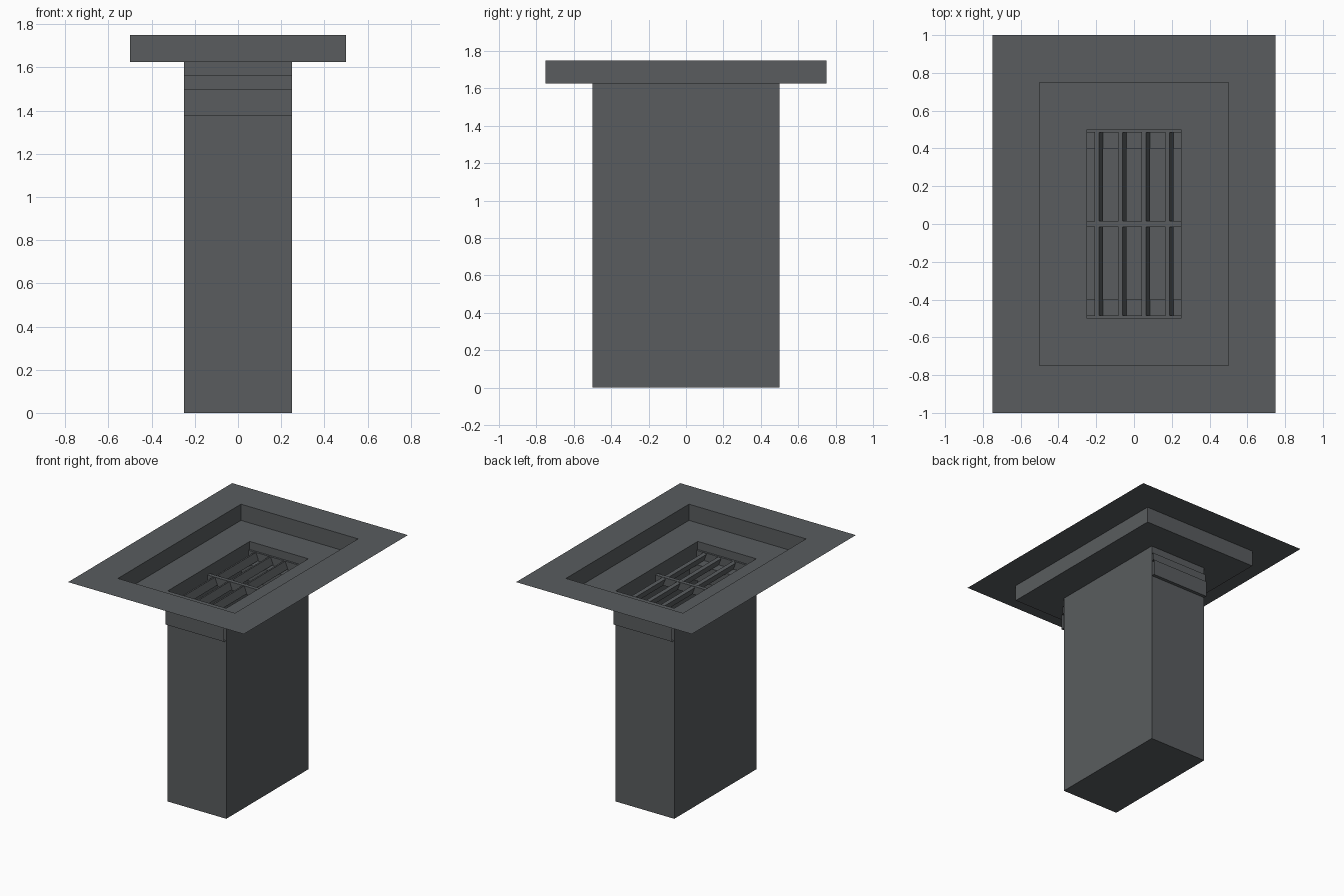
import bpy, bmesh, math
from mathutils import Matrix

if "Cube" in bpy.data.objects:
    bpy.data.objects.remove(bpy.data.objects["Cube"])

metal = bpy.data.materials.new("dark_grey")
metal.diffuse_color = (0.10, 0.108, 0.114, 1)
metal.use_nodes = True
metal.node_tree.nodes["Principled BSDF"].inputs["Base Color"].default_value = metal.diffuse_color


def finish(name, bm):
    me = bpy.data.meshes.new(name)
    bm.to_mesh(me)
    bm.free()
    me.materials.append(metal)
    ob = bpy.data.objects.new(name, me)
    bpy.context.collection.objects.link(ob)
    return ob


def loft(name, rings, cap=False):
    """Skin through rectangles given as (half x, half y, z)."""
    bm = bmesh.new()
    loops = [[bm.verts.new((sx * hx, sy * hy, z))
              for sx, sy in ((-1, -1), (1, -1), (1, 1), (-1, 1))]
             for hx, hy, z in rings]
    for a, b in zip(loops, loops[1:]):
        for i in range(4):
            j = (i + 1) % 4
            bm.faces.new((a[i], a[j], b[j], b[i]))
    if cap:
        bm.faces.new(loops[-1])
    return finish(name, bm)


def bar(name, size, loc, tilt=0.0, open_axis=None):
    """Box bar, tilted about y, optionally without its end faces."""
    bm = bmesh.new()
    bmesh.ops.create_cube(bm, size=1)
    if open_axis is not None:
        ends = [f for f in bm.faces if abs(f.normal[open_axis]) > 0.9]
        bmesh.ops.delete(bm, geom=ends, context='FACES_ONLY')
    bmesh.ops.transform(bm, verts=bm.verts, matrix=Matrix.Translation(loc)
                        @ Matrix.Rotation(tilt, 4, 'Y')
                        @ Matrix.Diagonal((*size, 1)))
    return finish(name, bm)


# Flat rim and recessed tray
loft("rim", [(0.75, 1.0, 1.75), (0.5, 0.75, 1.75)])
loft("tray", [(0.5, 0.75, 1.75), (0.5, 0.75, 1.625), (0.25, 0.5, 1.625)])

# Deep shaft, closed at the bottom
loft("shaft", [(0.25, 0.5, 1.625), (0.25, 0.5, 0.0)], cap=True)

# Support ledges at both ends, open where they meet the side walls
for label, s in (("front", -1), ("back", 1)):
    bar(label + "_ledge", (0.5, 0.125, 0.125), (0, s * 0.4625, 1.4375), open_axis=0)

# Grate cross bars
for label, y in (("front", -0.5), ("middle", 0.0), ("back", 0.5)):
    bar(label + "_cross_bar", (0.5, 0.03, 0.0625), (0, y, 1.53125), open_axis=0)

# Tilted slats, leaning towards -x at the top
for i in range(4):
    bar(f"slat_{i + 1}", (0.025, 1.0, 0.06), (-0.1875 + 0.125 * i, 0, 1.53),
        tilt=math.radians(-21), open_axis=1)
